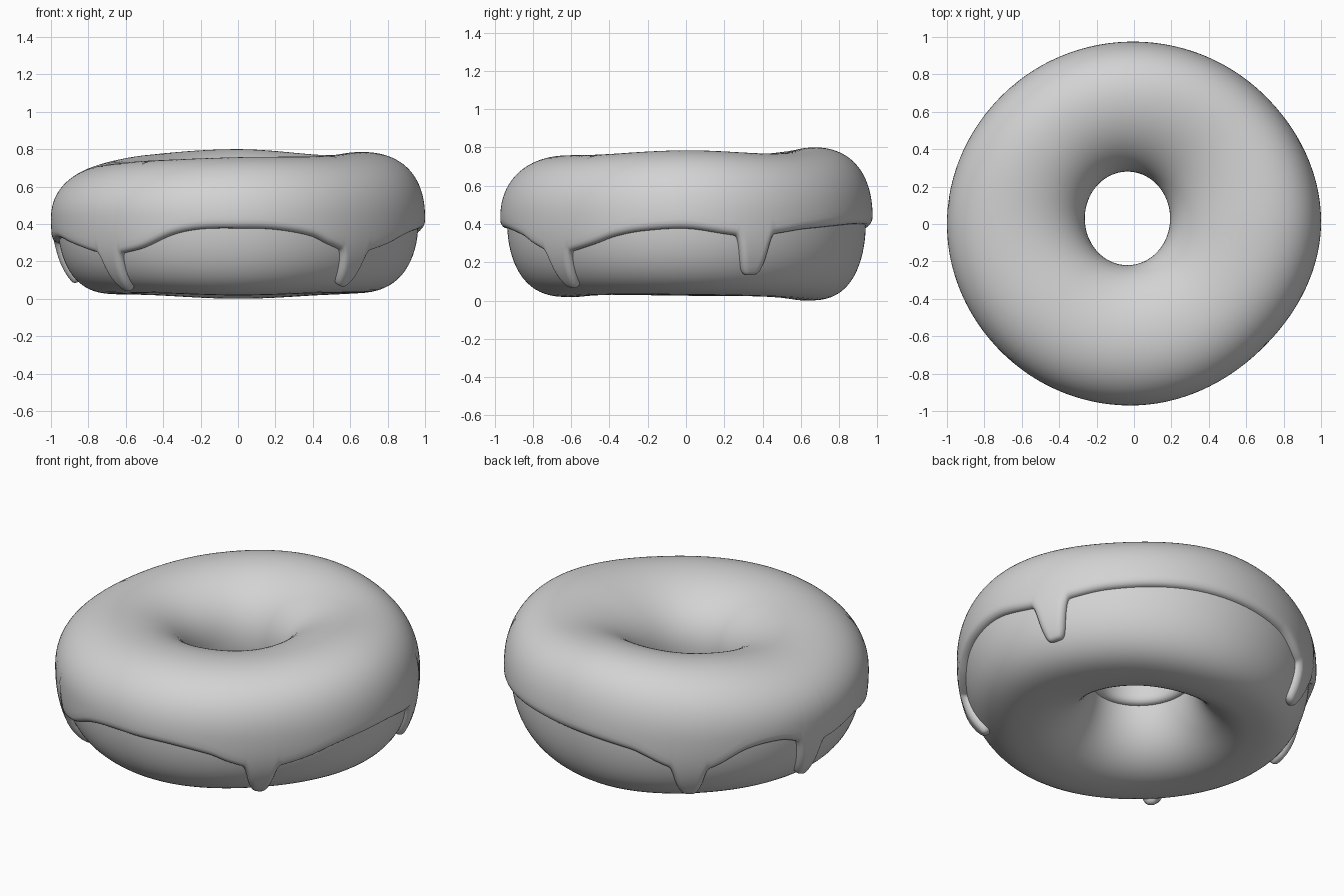
import bpy, bmesh
from math import sin, cos, asin, pi, radians, sqrt, exp, copysign

if "Cube" in bpy.data.objects:
    bpy.data.objects.remove(bpy.data.objects["Cube"])

T = 0.035           # icing thickness
ZC = 0.43           # height of the widest line
HOLE = (-0.035, 0.03)
SIZE = .37          # mean radius of the section, for arc lengths

# values around the ring: {angle in degrees: value}
OUTER = {0: 1.0, 45: .98, 90: .975, 135: .985, 180: 1.0, 225: .985, 270: .97, 315: .955}
TOP = {0: .785, 45: .768, 90: .80, 135: .77, 180: .725, 225: .74, 270: .757, 315: .763}
BOTTOM = {0: .03, 45: .02, 90: 0, 135: .02, 180: .025, 225: .03, 270: .018, 315: .03}
SKEW = {0: .07, 90: .05, 180: 0, 270: .03}      # outward lean of the crest
# lower icing edge on the outside, without the drips
EDGE = {0: .375, 13: .345, 21: .33, 30: .35, 42: .375, 75: .40, 106: .36, 118: .28,
        126: .235, 134: .27, 145: .36, 157: .375, 165: .33, 170: .30, 177: .30,
        192: .325, 205: .29, 217: .25, 224: .235, 231: .25, 238: .275, 249: .345,
        258: .372, 270: .376, 282: .37, 295: .335, 302: .29, 313: .24, 320: .26,
        329: .295, 337: .335, 346: .362}
# drips: angle, tip height, half width in degrees
DRIPS = [(22, .14, 5), (126, .09, 5.2), (169, .10, 4.6), (223.5, .06, 4.3), (313, .08, 5)]


def around(table, deg):
    """Smooth periodic interpolation of a table."""
    deg %= 360
    k = sorted(table)
    n = len(k)
    i = max(j for j in range(n) if k[j] <= deg)

    def pt(j):
        return k[j % n] + 360 * (j // n), table[k[j % n]]
    (x0, y0), (x1, y1), (x2, y2), (x3, y3) = (pt(i + j) for j in (-1, 0, 1, 2))
    h = x2 - x1
    t = (deg - x1) / h
    m1, m2 = (y2 - y0) / (x2 - x0) * h, (y3 - y1) / (x3 - x1) * h
    return ((2*t**3 - 3*t*t + 1) * y1 + (t**3 - 2*t*t + t) * m1
            + (3*t*t - 2*t**3) * y2 + (t**3 - t*t) * m2)


def edge_height(deg):
    z = around(EDGE, deg)
    for a, tip, w in DRIPS:
        d = (deg - a + 180) % 360 - 180
        z -= (around(EDGE, a) - tip) * exp(-(d / w) ** 6)
    return z


def power(v, e):
    return copysign(abs(v) ** e, v)


class Section:
    """Rounded cross-section of the ring at one angle."""

    def __init__(self, deg):
        u = radians(deg)
        self.u = u
        ro = around(OUTER, deg) - T
        # hole is an off-centre oval, measured along this direction
        ex, ey = .228, .25
        A = (cos(u) / ex) ** 2 + (sin(u) / ey) ** 2
        B = -2 * (cos(u) * HOLE[0] / ex ** 2 + sin(u) * HOLE[1] / ey ** 2)
        C = (HOLE[0] / ex) ** 2 + (HOLE[1] / ey) ** 2 - 1
        ri = (-B + sqrt(B * B - 4 * A * C)) / (2 * A) + T
        self.rc, self.a = (ro + ri) / 2, (ro - ri) / 2
        self.up = around(TOP, deg) - T - ZC
        self.low = ZC - around(BOTTOM, deg)
        self.skew = around(SKEW, deg)

    def flat(self, p):
        c, s = cos(p), sin(p)
        e = (1 if s > 0 else .72) if c > 0 else .95
        r = self.rc + self.a * power(c, e)
        if s > 0:
            r += self.skew * s * s
        return r, ZC + (self.up if s > 0 else self.low) * power(s, .9)

    def point(self, p, off=0.0):
        r, z = self.flat(p)
        if off:
            (r1, z1), (r2, z2) = self.flat(p - .05), self.flat(p + .05)
            dr, dz = r2 - r1, z2 - z1
            n = sqrt(dr * dr + dz * dz)
            r, z = r + dz / n * off, z - dr / n * off
        return (r * cos(self.u), r * sin(self.u), z)

    def angle_at(self, z):
        """Section angle (below the widest line) at a given height."""
        return -asin(min(1, max(0, (ZC - z) / self.low) ** (1 / .9)))


def ring_object(name, rows, closed, mat):
    bm = bmesh.new()
    vs = [[bm.verts.new(p) for p in row] for row in rows]
    n, m = len(vs), len(vs[0])
    for i in range(n):
        a, b = vs[i], vs[(i + 1) % n]
        for j in range(m if closed else m - 1):
            k = (j + 1) % m
            f = bm.faces.new((a[j], b[j], b[k], a[k]))
            f.smooth = True
    me = bpy.data.meshes.new(name)
    bm.to_mesh(me)
    bm.free()
    me.materials.append(mat)
    ob = bpy.data.objects.new(name, me)
    bpy.context.collection.objects.link(ob)


grey = bpy.data.materials.new("light grey")
grey.diffuse_color = (0.65, 0.65, 0.65, 1)
grey.use_nodes = True
grey.node_tree.nodes["Principled BSDF"].inputs["Base Color"].default_value = grey.diffuse_color

# dough ring
rows = []
for i in range(180):
    sec = Section(i * 2)
    rows.append([sec.point(2 * pi * (j + .5) / 72) for j in range(72)])
ring_object("dough", rows, True, grey)

# icing shell with rounded lip and drips
N = 720
STEP = .9 * 2 * pi / N
LIP = [0, .003, .008, .015, .024, .036]
sections = [Section(i * 360 / N) for i in range(N)]
starts = [s.angle_at(edge_height(i * 360 / N)) for i, s in enumerate(sections)]


def edge_distance(i, y):
    """Distance on the surface from column i, arc height y, to the icing edge."""
    best = 1.0
    for k in range(-5, 5):
        x1, y1 = k * STEP, starts[(i + k) % N] * SIZE
        x2, y2 = x1 + STEP, starts[(i + k + 1) % N] * SIZE
        dx, dy = x2 - x1, y2 - y1
        t = max(0, min(1, (-x1 * dx + (y - y1) * dy) / (dx * dx + dy * dy)))
        best = min(best, sqrt((x1 + t * dx) ** 2 + (y1 + t * dy - y) ** 2))
    return best


rows = []
for i, sec in enumerate(sections):
    start = starts[i]
    end = pi - sec.angle_at(.35)
    ps = [start + d / SIZE for d in LIP]
    q0, q1 = ps[-1], end - LIP[-1] / SIZE
    ps += [q0 + (q1 - q0) * j / 48 for j in range(1, 48)]
    ps += [end - d / SIZE for d in reversed(LIP)]
    row = []
    for p in ps:
        d = (end - p) * SIZE
        if p < .4:
            d = min(d, edge_distance(i, p * SIZE))
        x = min(1, d / T)
        off = -.004 + (T + .004) * sqrt(max(0, 1 - (1 - x) ** 2))
        row.append(sec.point(p, off))
    rows.append(row)
ring_object("icing", rows, False, grey)
